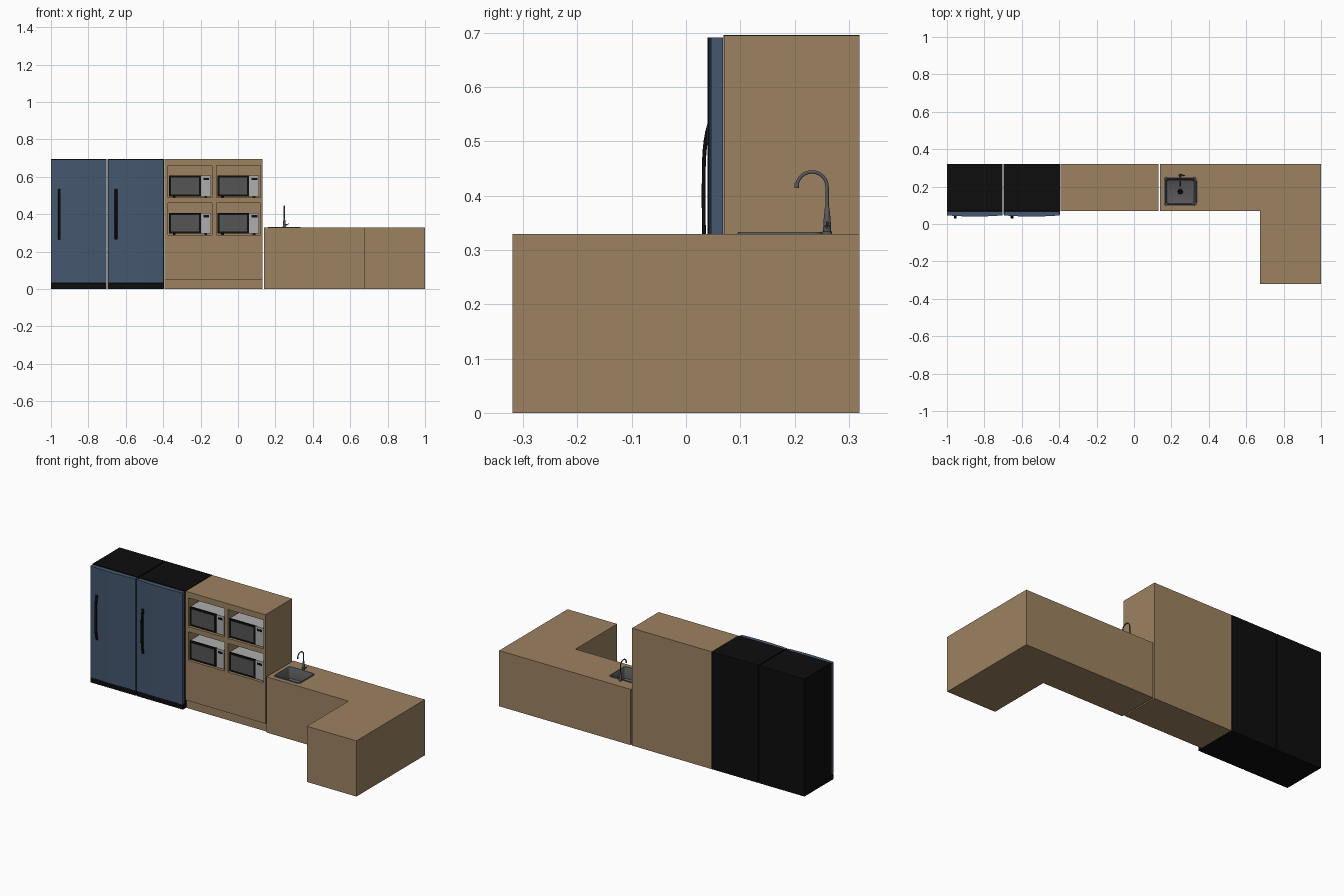
import bpy, bmesh, math
from mathutils import Vector

if "Cube" in bpy.data.objects:
    bpy.data.objects.remove(bpy.data.objects["Cube"])


def material(name, rgb):
    m = bpy.data.materials.new(name)
    m.diffuse_color = (*rgb, 1)
    m.use_nodes = True
    m.node_tree.nodes["Principled BSDF"].inputs["Base Color"].default_value = m.diffuse_color
    return m


WOOD = material("wood", (0.34, 0.225, 0.12))
BLUE = material("blue", (0.06, 0.095, 0.16))
BLACK = material("black", (0.004, 0.004, 0.004))
STEEL = material("steel", (0.10, 0.10, 0.105))
GLASS = material("glass", (0.09, 0.09, 0.09))
SILVER = material("silver", (0.42, 0.42, 0.42))


def finish(name, bm, mat, bevel=0, smooth=False):
    bmesh.ops.recalc_face_normals(bm, faces=bm.faces)
    me = bpy.data.meshes.new(name)
    bm.to_mesh(me)
    bm.free()
    ob = bpy.data.objects.new(name, me)
    bpy.context.collection.objects.link(ob)
    if mat:
        me.materials.append(mat)
    if bevel:
        mod = ob.modifiers.new("bevel", 'BEVEL')
        mod.width, mod.segments, mod.limit_method = bevel, 2, 'ANGLE'
    if smooth:
        bpy.ops.object.select_all(action='DESELECT')
        ob.select_set(True)
        bpy.context.view_layer.objects.active = ob
        bpy.ops.object.shade_smooth_by_angle(angle=math.radians(40))
    return ob


def prism(name, pts, lo, hi, mat, axis='z', **kw):
    """Extrude a 2D outline: (x, y) along z, or (y, z) along x."""
    bm = bmesh.new()
    place = (lambda p, h: (p[0], p[1], h)) if axis == 'z' else (lambda p, h: (h, p[0], p[1]))
    face = bm.faces.new([bm.verts.new(place(p, lo)) for p in pts])
    top = bmesh.ops.extrude_face_region(bm, geom=[face])['geom']
    shift = Vector(place((0, 0), hi - lo))
    bmesh.ops.translate(bm, vec=shift, verts=[v for v in top if isinstance(v, bmesh.types.BMVert)])
    return finish(name, bm, mat, **kw)


def box(name, x, y, z, mat, **kw):
    return prism(name, [(x[0], y[0]), (x[1], y[0]), (x[1], y[1]), (x[0], y[1])], z[0], z[1], mat, **kw)


def cut(ob, cutter):
    mod = ob.modifiers.new("cut", 'BOOLEAN')
    mod.operation, mod.solver, mod.object = 'DIFFERENCE', 'EXACT', cutter
    bpy.context.view_layer.objects.active = ob
    bpy.ops.object.modifier_apply(modifier=mod.name)
    bpy.data.objects.remove(cutter)


def loft(name, loops, mat, cap_start=False, cap_end=True):
    bm = bmesh.new()
    rings = [[bm.verts.new(p) for p in loop] for loop in loops]
    n = len(rings[0])
    for a, b in zip(rings, rings[1:]):
        for i in range(n):
            bm.faces.new((a[i], a[(i + 1) % n], b[(i + 1) % n], b[i]))
    if cap_start:
        bm.faces.new(rings[0])
    if cap_end:
        bm.faces.new(rings[-1])
    return finish(name, bm, mat, smooth=True)


def circle(x, y, z, r, n=20):
    return [(x + r * math.cos(2 * math.pi * i / n), y + r * math.sin(2 * math.pi * i / n), z) for i in range(n)]


def rounded(cx, cy, hx, hy, r, z):
    pts = []
    for k, (sx, sy) in enumerate([(1, 1), (-1, 1), (-1, -1), (1, -1)]):
        for i in range(6):
            a = math.pi / 2 * (k + i / 5)
            pts.append((cx + sx * (hx - r) + r * math.cos(a), cy + sy * (hy - r) + r * math.sin(a), z))
    return pts


def tube(name, pts, r, mat):
    cu = bpy.data.curves.new(name, 'CURVE')
    cu.dimensions, cu.bevel_depth, cu.bevel_resolution, cu.use_fill_caps = '3D', r, 3, True
    sp = cu.splines.new('POLY')
    sp.points.add(len(pts) - 1)
    for p, co in zip(sp.points, pts):
        p.co = (*co, 1)
    cu.materials.append(mat)
    ob = bpy.data.objects.new(name, cu)
    bpy.context.collection.objects.link(ob)
    bpy.ops.object.select_all(action='DESELECT')
    ob.select_set(True)
    bpy.context.view_layer.objects.active = ob
    bpy.ops.object.convert(target='MESH')
    bpy.ops.object.shade_smooth_by_angle(angle=math.radians(40))


# Two fridges: black body, slightly bowed blue door, curved handle
for side, x0, x1 in (("left", -1.0, -0.703), ("right", -0.697, -0.396)):
    box(side + "_fridge_body", (x0, x1), (0.069, 0.32), (0, 0.696), BLACK)
    box(side + "_fridge_kick_plate", (x0, x1), (0.05, 0.069), (0, 0.03), BLACK)
    a, b = x0 + 0.001, x1 - 0.001
    front = [(a + (b - a) * i / 12, 0.046 - 0.006 * (1 - (i / 6 - 1) ** 2)) for i in range(13)]
    prism(side + "_fridge_door", front + [(b, 0.068), (a, 0.068)], 0.032, 0.692, BLUE, smooth=True)
    ts = [i / 8 - 1 for i in range(17)]
    outer = [(0.029 + 0.011 * t ** 4, 0.4 + 0.135 * t) for t in ts]
    inner = [(0.036 + 0.011 * t ** 4, 0.4 + 0.128 * t) for t in reversed(ts)]
    hx = x0 + 0.045
    prism(side + "_fridge_handle", outer + inner, hx - 0.007, hx + 0.007, BLACK, axis='x',
          bevel=0.002, smooth=True)

# Tall cabinet with four niches and a recessed toe kick
cabinet = box("tall_cabinet", (-0.392, 0.13), (0.07, 0.32), (0, 0.695), WOOD)
niches = [(x, z) for x in (-0.374, -0.116) for z in (0.29, 0.49)]
for x, z in niches:
    cut(cabinet, box("niche_cutter", (x, x + 0.235), (0, 0.29), (z, z + 0.17), None))
cut(cabinet, box("toe_cutter", (-0.5, 0.2), (0, 0.08), (-0.1, 0.05), None))

# Microwaves, one in each niche
for i, (x, z) in enumerate(niches):
    n = f"microwave_{i + 1}_"
    l, r, b, t = x + 0.006, x + 0.229, z + 0.006, z + 0.117
    box(n + "body", (l, r), (0.084, 0.25), (b, t), SILVER)
    for k, fx in enumerate((l + 0.02, r - 0.035)):
        box(n + f"foot_{k + 1}", (fx, fx + 0.015), (0.09, 0.24), (z, b), BLACK)
    box(n + "door", (l, l + 0.17), (0.076, 0.084), (b, t), BLACK)
    box(n + "window", (l + 0.011, l + 0.159), (0.0745, 0.076), (b + 0.011, t - 0.011), GLASS)
    box(n + "control_panel", (l + 0.173, r), (0.076, 0.084), (b, t), SILVER)
    box(n + "display", (l + 0.183, r - 0.009), (0.075, 0.076), (t - 0.025, t - 0.012), BLACK)

# L-shaped counter with a sink cut-out
counter = prism("counter", [(0.138, 0.07), (0.675, 0.07), (0.675, -0.32), (1.0, -0.32), (1.0, 0.32), (0.138, 0.32)],
                0, 0.33, WOOD)
cut(counter, box("sink_cutter", (0.168, 0.327), (0.103, 0.243), (0.255, 0.4), None))

# Sink basin with rounded rim and drain
sx, sy = 0.2475, 0.173
loft("sink_basin", [rounded(sx, sy, hx, hy, r, z) for hx, hy, r, z in (
    (0.088, 0.078, 0.018, 0.330), (0.087, 0.077, 0.017, 0.333), (0.080, 0.070, 0.013, 0.333),
    (0.078, 0.068, 0.012, 0.330), (0.073, 0.063, 0.014, 0.268), (0.065, 0.055, 0.012, 0.262))], STEEL)
loft("sink_drain", [circle(sx, sy, z, r) for z, r in ((0.262, 0.014), (0.264, 0.013), (0.264, 0.009), (0.2625, 0.008))],
     BLACK)

# Faucet: tapered base, gooseneck spout, nozzle and side lever
fx, fy = 0.2475, 0.26
loft("faucet_base", [circle(fx, fy, z, r) for z, r in (
    (0.33, 0.009), (0.334, 0.009), (0.335, 0.0075), (0.355, 0.0065), (0.378, 0.0042), (0.38, 0.003))],
    STEEL, cap_start=True)
arc = [(fx, 0.232 + 0.028 * math.cos(a), 0.416 + 0.028 * math.sin(a))
       for a in (math.pi * i / 16 for i in range(17))]
tube("faucet_spout", [(fx, fy, 0.375)] + arc, 0.0033, STEEL)
loft("faucet_nozzle", [circle(fx, 0.204, z, r) for z, r in ((0.424, 0.0035), (0.421, 0.0042), (0.414, 0.0042))],
     STEEL, cap_start=True)
tube("faucet_lever_hub", [(fx, fy, 0.343), (fx + 0.014, fy, 0.343)], 0.0045, STEEL)
tube("faucet_lever", [(fx + 0.012, fy, 0.343), (fx + 0.02, fy, 0.347), (fx + 0.022, fy, 0.352)], 0.0022, STEEL)
